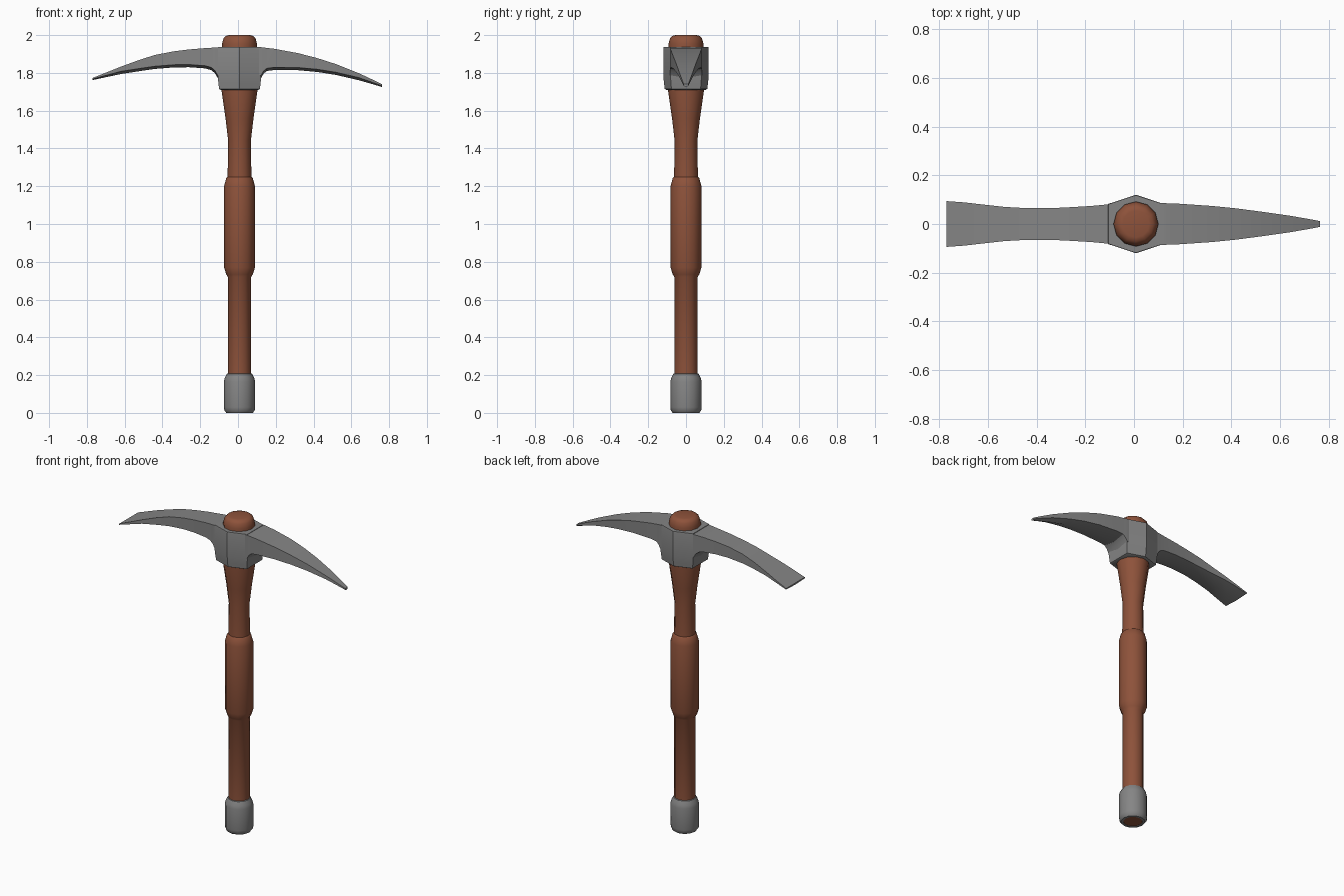
import bpy, bmesh, math

CX = 0.008  # axis of the handle
SIDES = 12


def material(name, rgb):
    m = bpy.data.materials.new(name)
    m.diffuse_color = (*rgb, 1)
    return m


wood = material("brown wood", (0.27, 0.085, 0.043))
steel = material("grey steel", (0.235, 0.235, 0.235))


def loft(name, rings, mat, angle):
    """Skin a list of closed rings and cap both ends."""
    bm = bmesh.new()
    rows = [[bm.verts.new(p) for p in ring] for ring in rings]
    n = len(rows[0])
    for a, b in zip(rows, rows[1:]):
        for i in range(n):
            j = (i + 1) % n
            bm.faces.new((a[i], a[j], b[j], b[i]))
    bm.faces.new(rows[0])
    bm.faces.new(rows[-1])
    bmesh.ops.recalc_face_normals(bm, faces=bm.faces)
    mesh = bpy.data.meshes.new(name)
    bm.to_mesh(mesh)
    bm.free()
    mesh.materials.append(mat)
    ob = bpy.data.objects.new(name, mesh)
    bpy.context.collection.objects.link(ob)
    bpy.ops.object.select_all(action='DESELECT')
    ob.select_set(True)
    bpy.context.view_layer.objects.active = ob
    bpy.ops.object.shade_smooth_by_angle(angle=math.radians(angle))
    return ob


def lathe(name, profile, mat):
    rings = [[(CX + r * math.cos(2 * math.pi * i / SIDES),
               r * math.sin(2 * math.pi * i / SIDES), z)
              for i in range(SIDES)] for r, z in profile]
    return loft(name, rings, mat, 35)


# wooden handle with thicker grip, flared neck and rounded top
lathe("handle", [(0.054, 0.006), (0.054, 0.2), (0.062, 0.205), (0.062, 0.72),
                 (0.070, 0.733), (0.082, 0.77), (0.082, 1.20), (0.070, 1.243),
                 (0.063, 1.25), (0.060, 1.44), (0.074, 1.56), (0.097, 1.72),
                 (0.092, 1.93), (0.092, 1.955), (0.085, 1.982),
                 (0.072, 1.996), (0.055, 2.0)], wood)

# metal end cap, open underneath
lathe("end_cap", [(0.054, 0.006), (0.056, 0.0), (0.070, 0.0), (0.080, 0.012),
                  (0.083, 0.03), (0.083, 0.165), (0.078, 0.185),
                  (0.067, 0.207), (0.060, 0.21)], steel)
# wooden butt showing in the cap opening
lathe("handle_butt", [(0.055, 0.002), (0.055, 0.01)], wood)


# hexagonal hub with a chamfered lower edge
def hub_ring(s, z):
    pts = [(-0.115, -0.082), (0, -0.12), (0.115, -0.082),
           (0.115, 0.082), (0, 0.12), (-0.115, 0.082)]
    return [(CX + x * s, y * s, z) for x, y in pts]


loft("head_hub", [hub_ring(s, z) for s, z in
                  ((0.86, 1.71), (0.94, 1.715), (0.97, 1.745), (1.0, 1.78),
                   (1.0, 1.93), (0.985, 1.938))], steel, 30)


# curved arms: x, half width, top z, bottom z, with a ridge underneath
def arm(name, stations):
    rings = [[(x, -w, t), (x, w, t), (x, w, b + k), (x, 0, b), (x, -w, b + k)]
             for x, w, t, b in stations for k in [min(0.014, (t - b) * 0.4)]]
    return loft(name, rings, steel, 30)


arm("adze_blade", [(-0.05, 0.082, 1.936, 1.76), (-0.107, 0.081, 1.935, 1.772),
                   (-0.122, 0.079, 1.934, 1.798), (-0.142, 0.077, 1.933, 1.815),
                   (-0.175, 0.074, 1.931, 1.824), (-0.26, 0.069, 1.924, 1.830),
                   (-0.34, 0.065, 1.914, 1.829), (-0.44, 0.065, 1.895, 1.821),
                   (-0.53, 0.070, 1.866, 1.808), (-0.62, 0.080, 1.833, 1.794),
                   (-0.70, 0.089, 1.801, 1.777), (-0.77, 0.094, 1.773, 1.762)])
arm("pick_spike", [(0.06, 0.086, 1.936, 1.76), (0.122, 0.086, 1.936, 1.772),
                   (0.135, 0.085, 1.935, 1.795), (0.152, 0.084, 1.932, 1.810),
                   (0.19, 0.083, 1.928, 1.815), (0.32, 0.074, 1.904, 1.814),
                   (0.42, 0.064, 1.878, 1.805), (0.52, 0.051, 1.846, 1.789),
                   (0.64, 0.034, 1.798, 1.761), (0.72, 0.020, 1.761, 1.738),
                   (0.763, 0.012, 1.740, 1.725)])
